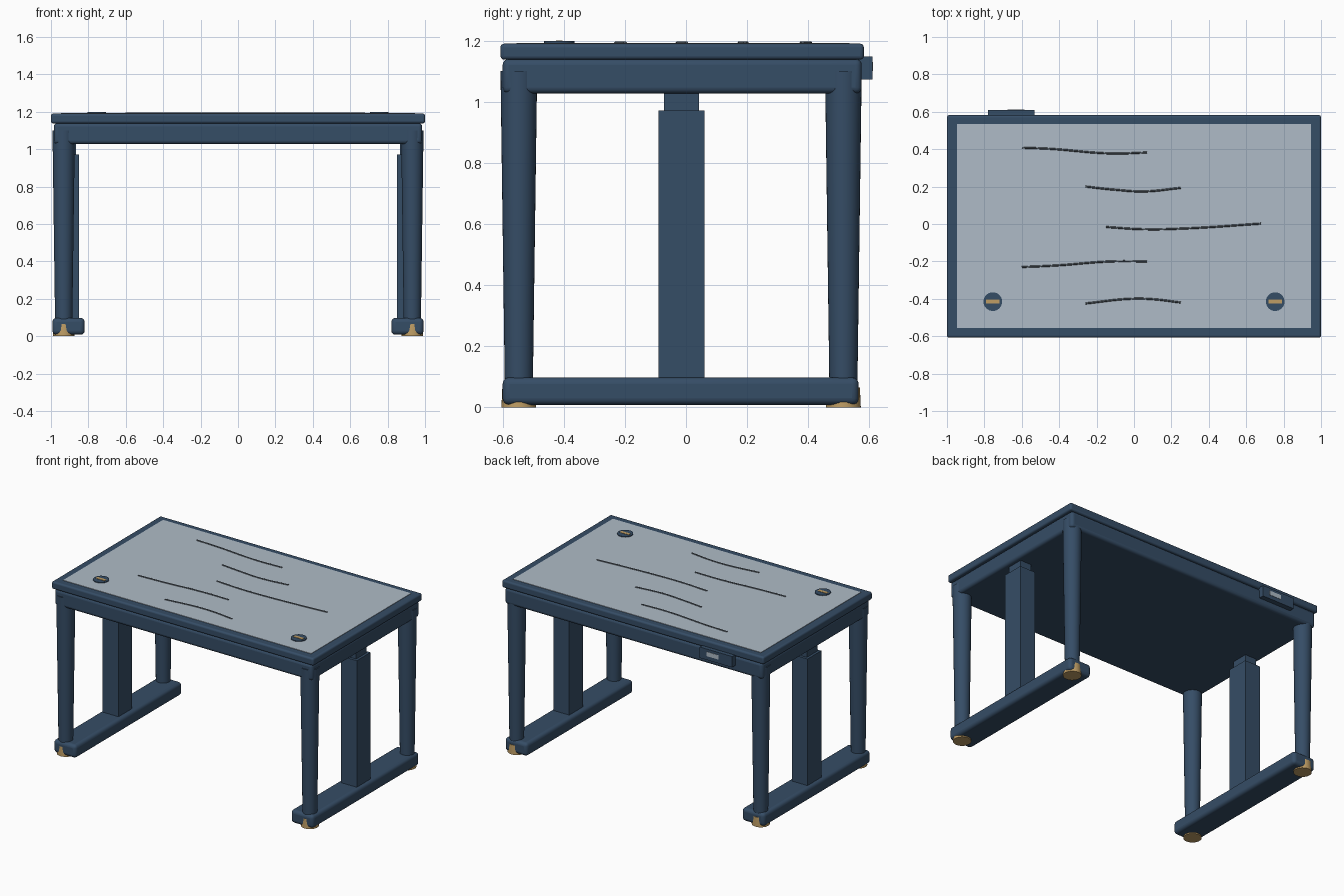
import bpy
import math

if "Cube" in bpy.data.objects:
    bpy.data.objects.remove(bpy.data.objects["Cube"], do_unlink=True)


def material(name, rgb):
    m = bpy.data.materials.new(name)
    m.use_nodes = True
    m.diffuse_color = (*rgb, 1)
    bsdf = next(n for n in m.node_tree.nodes if n.type == "BSDF_PRINCIPLED")
    bsdf.inputs["Base Color"].default_value = (*rgb, 1)
    bsdf.inputs["Roughness"].default_value = 0.6
    return m


NAVY = material("navy paint", (0.036, 0.074, 0.133))
SURFACE = material("pale grey surface", (0.43, 0.50, 0.57))
BRASS = material("brass", (0.52, 0.34, 0.13))
GRAIN = material("dark grey grain", (0.09, 0.11, 0.13))


def finish(name, mat):
    ob = bpy.context.object
    ob.name = name
    ob.data.materials.append(mat)
    return ob


def box(name, mat, xs, ys, zs, bevel=0.0):
    """Box given by its min/max on each axis, with rounded edges if asked."""
    spans = (xs, ys, zs)
    bpy.ops.mesh.primitive_cube_add(size=1, location=[sum(s) / 2 for s in spans])
    ob = finish(name, mat)
    ob.scale = [s[1] - s[0] for s in spans]
    bpy.ops.object.transform_apply(location=False, rotation=False, scale=True)
    if bevel:
        mod = ob.modifiers.new("rounded edges", "BEVEL")
        mod.width = bevel
        mod.segments = 4
        bpy.ops.object.shade_smooth_by_angle(angle=math.radians(35))
    return ob


def cone(name, mat, x, y, zs, r_low, r_high, sides=32):
    bpy.ops.mesh.primitive_cone_add(vertices=sides, radius1=r_low, radius2=r_high,
                                    depth=zs[1] - zs[0], location=(x, y, sum(zs) / 2))
    ob = finish(name, mat)
    bpy.ops.object.shade_smooth_by_angle(angle=math.radians(40))
    return ob


# Tabletop, apron and inlaid surface
box("tabletop", NAVY, (-1, 1), (-0.607, 0.582), (1.138, 1.19), 0.012)
box("apron", NAVY, (-0.985, 0.985), (-0.6, 0.575), (1.027, 1.14), 0.02)
box("writing_surface", SURFACE, (-0.947, 0.947), (-0.555, 0.535), (1.18, 1.193))

# Leg frame on each side
for side, s in (("left", 1), ("right", -1)):
    def across(a, b):
        return sorted((a * s, b * s))

    box(f"{side}_foot_beam", NAVY, across(0.82, 0.992), (-0.6, 0.565), (0.008, 0.098), 0.022)
    box(f"{side}_lift_column", NAVY, across(0.85, 0.97), (-0.09, 0.06), (0.09, 0.972))
    box(f"{side}_lift_inner_tube", NAVY, across(0.867, 0.953), (-0.072, 0.042), (0.96, 1.04))
    for end, y in (("front", -0.547), ("back", 0.515)):
        cone(f"{side}_{end}_leg", NAVY, 0.932 * s, y, (0.08, 1.1), 0.046, 0.06)
        cone(f"{side}_{end}_foot_pad", BRASS, 0.932 * s, y, (0, 0.065), 0.057, 0.054)

    # Cable cap with a brass slot
    cone(f"{side}_cable_cap", NAVY, 0.755 * s, -0.415, (1.185, 1.198), 0.05, 0.05)
    box(f"{side}_cable_slot", BRASS, across(0.72, 0.79), (-0.426, -0.404), (1.19, 1.2))

# Control box on the back edge
box("control_box", NAVY, (-0.78, -0.532), (0.565, 0.61), (1.073, 1.148))
box("control_display", SURFACE, (-0.675, -0.585), (0.606, 0.612), (1.1, 1.13))

# Grain lines on the surface
GRAIN_PATHS = [
    [(-0.6, 0.408), (-0.45, 0.402), (-0.12, 0.377), (0.07, 0.382)],
    [(-0.26, 0.2), (-0.1, 0.183), (0.05, 0.174), (0.25, 0.193)],
    [(-0.15, -0.016), (0.05, -0.028), (0.27, -0.024), (0.68, 0.002)],
    [(-0.6, -0.23), (-0.42, -0.222), (-0.12, -0.2), (0.07, -0.2)],
    [(-0.26, -0.425), (-0.02, -0.4), (0.1, -0.402), (0.25, -0.42)],
]
for i, path in enumerate(GRAIN_PATHS, 1):
    curve = bpy.data.curves.new(f"grain_line_{i}", "CURVE")
    curve.dimensions = "3D"
    curve.bevel_depth = 0.005
    curve.bevel_resolution = 1
    curve.use_fill_caps = True
    spline = curve.splines.new("BEZIER")
    spline.bezier_points.add(len(path) - 1)
    for point, (x, y) in zip(spline.bezier_points, path):
        point.co = (x, y, 1.193)
        point.handle_left_type = point.handle_right_type = "AUTO"
    curve.materials.append(GRAIN)
    ob = bpy.data.objects.new(f"grain_line_{i}", curve)
    bpy.context.collection.objects.link(ob)
